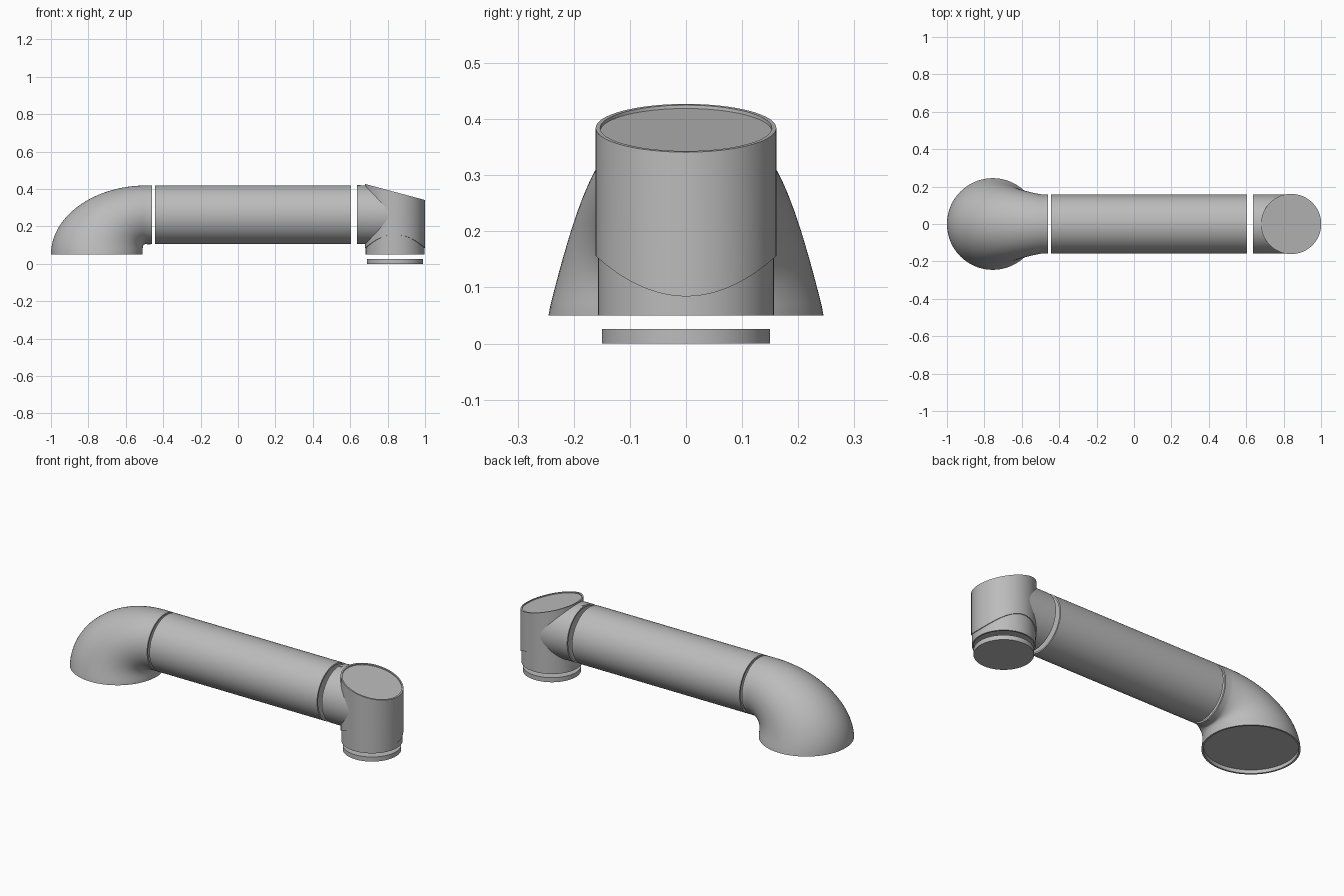
import bpy, bmesh
from math import sin, cos, pi, sqrt, radians
from mathutils import Vector

N = 96            # sides of every round section
AXIS_Z = 0.262    # height of the horizontal pipe axis
R = 0.157         # pipe radius
TX = 0.84         # outlet centre in x

if "Cube" in bpy.data.objects:
    bpy.data.objects.remove(bpy.data.objects["Cube"], do_unlink=True)

grey = bpy.data.materials.new("pipe grey")
grey.use_nodes = True
colour = (0.5, 0.5, 0.5, 1)
grey.diffuse_color = colour
grey.node_tree.nodes["Principled BSDF"].inputs["Base Color"].default_value = colour


def ellipse(centre, u, v):
    """Ring of points around centre with half axes u and v."""
    c, u, v = Vector(centre), Vector(u), Vector(v)
    return [c + u * cos(2 * pi * i / N) + v * sin(2 * pi * i / N) for i in range(N)]


def x_ring(x, r=R):
    return ellipse((x, 0, AXIS_Z), (0, r, 0), (0, 0, r))


def z_ring(z, r, x=TX):
    return ellipse((x, 0, z), (r, 0, 0), (0, r, 0))


def recess(ring, inward, lip=0.94):
    """Rings that make a thin lip and a sunken end from an end ring."""
    c = sum(ring, Vector()) / len(ring)
    inner = [c + (p - c) * lip for p in ring]
    return [inner, [p + Vector(inward) for p in inner]]


def loft(name, rings, cap_start=True, cap_end=True):
    """Skin rings into a smooth-shaded object."""
    bm = bmesh.new()
    rows = [[bm.verts.new(p) for p in ring] for ring in rings]
    for a, b in zip(rows, rows[1:]):
        for i in range(N):
            j = (i + 1) % N
            bm.faces.new((a[i], a[j], b[j], b[i]))
    if cap_start:
        bm.faces.new(rows[0][::-1])
    if cap_end:
        bm.faces.new(rows[-1])
    bmesh.ops.recalc_face_normals(bm, faces=bm.faces)
    mesh = bpy.data.meshes.new(name)
    bm.to_mesh(mesh)
    bm.free()
    mesh.materials.append(grey)
    obj = bpy.data.objects.new(name, mesh)
    bpy.context.collection.objects.link(obj)
    bpy.ops.object.select_all(action="DESELECT")
    obj.select_set(True)
    bpy.context.view_layer.objects.active = obj
    bpy.ops.object.shade_smooth_by_angle(angle=radians(30))
    return obj


# Straight pipe with sunken ends
start, end = x_ring(-0.445), x_ring(0.605)
loft("main_pipe", recess(start, (0.01, 0, 0))[::-1] + [start, end]
     + recess(end, (-0.01, 0, 0)))

# Flared elbow: sections fan from the wide mouth to the pipe end
sections = []
STEPS = 32
for k in range(STEPS + 1):
    t = pi / 2 * k / STEPS
    c, s = max(cos(t), 0), sin(t)
    outer = Vector((-0.49 - 0.51 * c, 0, 0.05 + (AXIS_Z + R - 0.05) * s))
    inner = Vector((-0.49 - 0.02 * c ** 0.5, 0, 0.05 + (AXIS_Z - R - 0.05) * s ** 0.5))
    width = 0.245 + (R - 0.245) * k / STEPS
    sections.append(ellipse((outer + inner) / 2, (0, width, 0), (outer - inner) / 2))
elbow_end = x_ring(-0.46)
loft("flared_elbow", recess(sections[0], (0, 0, 0.02), 0.96)[::-1] + sections
     + [elbow_end] + recess(elbow_end, (-0.01, 0, 0)))

# Upright outlet body: saddle-shaped lower edge, slanted top
body_r = 0.161
saddle = [Vector((p.x, p.y, 0.084 + 0.072 * (p.y / body_r) ** 2)) for p in z_ring(0, body_r)]
saddle_in = [Vector((TX + (p.x - TX) * 0.975, p.y * 0.975, p.z)) for p in saddle]
slant = ellipse((TX, 0, 0.384), (body_r, 0, -0.043), (0, body_r, 0))
loft("outlet_body", [saddle_in, saddle, slant] + recess(slant, (0, 0, -0.006), 0.95),
     cap_start=False)

# Collar under the body with a sunken underside
collar_low = z_ring(0.05, 0.157)
loft("outlet_collar", recess(collar_low, (0, 0, 0.012), 0.95)[::-1]
     + [collar_low, z_ring(0.2, 0.157)])

# Side branch, trimmed to the upright body
branch_start = x_ring(0.635)
branch_end = [Vector((TX - sqrt(0.1595 ** 2 - p.y ** 2), p.y, p.z)) for p in branch_start]
loft("side_branch", recess(branch_start, (0.01, 0, 0))[::-1]
     + [branch_start, branch_end], cap_end=False)

# Loose end disc with a small slanted nick in its rim
disc = loft("end_disc", [z_ring(0, 0.15), z_ring(0.026, 0.15)])

# Small screw heads on the branch and under the elbow neck
for name, x, z in (("branch_screw", 0.645, AXIS_Z + R), ("elbow_screw", -0.477, AXIS_Z - R)):
    loft(name, [z_ring(z - 0.002, 0.009, x), z_ring(z + 0.002, 0.009, x)])
